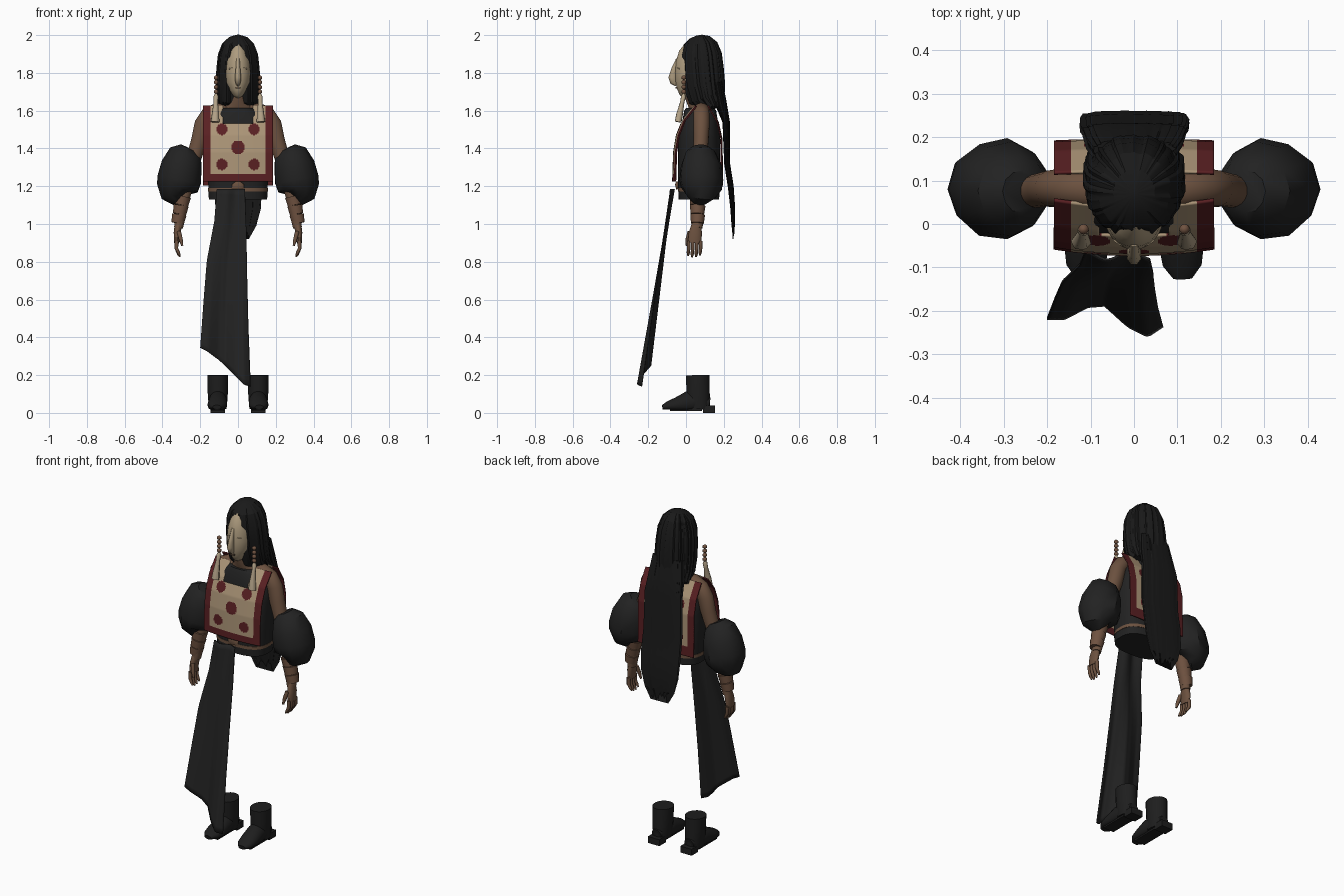
import bpy, bmesh, math, random
from mathutils import Vector
random.seed(4)

def material(name, rgb):
    m = bpy.data.materials.new(name)
    m.diffuse_color = (*rgb, 1)
    return m

HAIR = material("hair black", (.010, .010, .010))
CLOTH = material("charcoal cloth", (.016, .016, .016))
LEATHER = material("boot leather", (.013, .013, .013))
SKIN = material("brown skin", (.15, .083, .05))
WRAP = material("wrist wrap", (.16, .085, .052))
CREAM = material("cream cloth", (.41, .30, .185))
RED = material("dark red cloth", (.10, .014, .016))
FACE = material("pale mask", (.42, .33, .21))
TASSEL = material("tassel ivory", (.46, .37, .25))
SHADE = material("mask lines", (.12, .08, .05))

def finish(name, bm, mats, mirror=False, thick=0, angle=50):
    bmesh.ops.recalc_face_normals(bm, faces=bm.faces)
    me = bpy.data.meshes.new(name)
    bm.to_mesh(me)
    bm.free()
    for m in mats:
        me.materials.append(m)
    me.shade_smooth()
    me.set_sharp_from_angle(angle=math.radians(angle))
    ob = bpy.data.objects.new(name, me)
    bpy.context.collection.objects.link(ob)
    if thick:
        mod = ob.modifiers.new("thickness", 'SOLIDIFY')
        mod.thickness, mod.offset = thick, 0
    if mirror:
        ob.modifiers.new("mirror", 'MIRROR').use_mirror_merge = False
    return ob

def tube(name, rings, mat, sides=16, mirror=False, ref=(0, 1, 0), power=1,
         rough=0, zmin=None, ragged=0, angle=50):
    """Loft ellipses (x, y, z, r1, r2) along a path; r2 lies along ref for upright paths."""
    bm, loops = bmesh.new(), []
    centres = [Vector(r[:3]) for r in rings]
    noise = [1 - rough * random.random() for _ in range(sides)]
    drop = [ragged * random.random() for _ in range(sides)]
    for i, r in enumerate(rings):
        t = (centres[min(i + 1, len(rings) - 1)] - centres[max(i - 1, 0)]).normalized()
        u = Vector(ref).cross(t).normalized()
        v = t.cross(u)
        loop = []
        for k in range(sides):
            a = math.tau * (k + .5) / sides
            c, s = math.cos(a), math.sin(a)
            c, s = math.copysign(abs(c) ** power, c), math.copysign(abs(s) ** power, s)
            p = centres[i] + (u * c * r[3] + v * s * r[4]) * noise[k]
            if i == len(rings) - 1:
                p.z += drop[k]
            if zmin is not None:
                p.z = max(p.z, zmin)
            loop.append(bm.verts.new(p))
        loops.append(loop)
    for a, b in zip(loops, loops[1:]):
        for k in range(sides):
            bm.faces.new((a[k], a[(k + 1) % sides], b[(k + 1) % sides], b[k]))
    bm.faces.new(loops[0])
    bm.faces.new(loops[-1])
    return finish(name, bm, [mat], mirror, angle=angle)

def box(name, c, size, mat, mirror=False):
    bm = bmesh.new()
    bmesh.ops.create_cube(bm, size=1)
    for v in bm.verts:
        v.co = Vector(c) + Vector([v.co[i] * size[i] for i in range(3)])
    return finish(name, bm, [mat], mirror)

def lerp_table(t, table):
    for (a, *p), (b, *q) in zip(table, table[1:]):
        if t <= b:
            f = max(0, (t - a) / (b - a))
            return [x + (y - x) * f for x, y in zip(p, q)]
    return list(table[-1][1:])

def sheet(name, nu, nv, point, rule, mats, thick):
    """Grid surface; rule returns a material index, or None for a hole."""
    bm = bmesh.new()
    g = [[bm.verts.new(point(i / nu, j / nv)) for i in range(nu + 1)] for j in range(nv + 1)]
    for j in range(nv):
        for i in range(nu):
            quad = (g[j][i], g[j][i + 1], g[j + 1][i + 1], g[j + 1][i])
            m = rule(sum((v.co for v in quad), Vector()) / 4)
            if m is not None:
                bm.faces.new(quad).material_index = m
    return finish(name, bm, mats, thick=thick)

# Torso, belt and neck
tube("undershirt", [(0, .068, 1.13, .155, .108), (0, .068, 1.25, .16, .112),
                    (0, .07, 1.45, .172, .112), (0, .075, 1.54, .165, .095),
                    (0, .075, 1.60, .10, .085), (0, .075, 1.615, .085, .075)],
     CLOTH, 32, power=.75)
tube("belt", [(0, .068, 1.172, .159, .112), (0, .068, 1.19, .159, .112)], SKIN, 32, power=.75)
tube("belt_knot", [(0, -.04, 1.185, .035, .012), (0, -.045, 1.21, .032, .014),
                   (0, -.045, 1.225, .012, .008)], SKIN, 12)
tube("neck", [(0, .065, 1.59, .10, .045), (0, .055, 1.635, .06, .045),
              (0, .04, 1.67, .04, .045), (0, .035, 1.74, .038, .042)], SKIN, 20)

# Front and back vest panels with red border and spots
SPOTS = [(0, 1.405, .036)] + [(s * .085, z, .03) for s in (-1, 1) for z in (1.315, 1.50)]

def vest_rule(c):
    x, z = c.x, c.z
    if z > (1.53 if c.y < .07 else 1.57) and abs(x) < .08:
        return None
    if abs(x) > .146 or z < 1.263:
        return 1
    return int(any(math.hypot(x - a, z - b) < r for a, b, r in SPOTS))

def vest_panel(name, profile, bend):
    def point(u, v):
        y, z = lerp_table(v, profile)
        x = (u - .5) * .368
        return (x, y + bend * (x / .18) ** 2, z)
    sheet(name, 74, 84, point, vest_rule, [CREAM, RED], .007)

vest_panel("vest_front", [(0, -.07, 1.225), (.38, -.065, 1.38), (.6, -.05, 1.47),
                          (.8, -.018, 1.55), (1, .042, 1.625)], .014)
vest_panel("vest_back", [(0, .193, 1.205), (.6, .19, 1.45), (.8, .17, 1.54),
                         (1, .12, 1.625)], -.004)

# Arms, puffed sleeves and wrist wraps
tube("arm", [(.05, .075, 1.605, .03, .04), (.11, .08, 1.605, .036, .042),
             (.155, .082, 1.58, .043, .043), (.185, .082, 1.53, .046, .043),
             (.203, .08, 1.45, .044, .04), (.23, .075, 1.36, .04, .038),
             (.285, .065, 1.15, .034, .034), (.315, .058, .98, .024, .03)], SKIN, 18, True)
tube("puffed_sleeve", [(.262, .075, 1.402, .045, .05), (.275, .076, 1.375, .09, .085),
                       (.295, .08, 1.31, .112, .112), (.308, .08, 1.235, .121, .12),
                       (.318, .08, 1.19, .114, .112), (.325, .075, 1.15, .082, .085),
                       (.305, .07, 1.13, .045, .05)], CLOTH, 11, True, rough=.06, angle=40)
for i in range(3):
    z = 1.145 - i * .048
    x, r = .291 + i * .010, .043 - i * .002
    tube(f"wrist_wrap_{i + 1}", [(x, .062, z, r, r), (x + .009, .06, z - .045, r - .005, r - .005)],
         WRAP, 14, True)

# Hands
tube("palm", [(.315, .055, 1.0, .02, .025), (.322, .05, .955, .019, .036),
              (.325, .045, .90, .014, .037)], SKIN, 12, True)
for i in range(4):
    y, end = .014 + i * .021, .822 + abs(i - 1.4) * .008
    tube(f"finger_{i + 1}", [(.325, y, .91, .011, .0105), (.326, y, .87, .010, .010),
                             (.315, y - .002, end + .015, .008, .009),
                             (.307, y - .003, end, .004, .005)], SKIN, 8, True)
tube("thumb", [(.313, .02, .96, .012, .012), (.303, .008, .92, .011, .011),
               (.295, .004, .885, .006, .006)], SKIN, 8, True)

# Face mask
tube("face_mask", [(0, .03, 1.945, .022, .04), (0, .025, 1.91, .048, .062),
                   (0, .02, 1.86, .063, .073), (0, .02, 1.80, .068, .079),
                   (0, .02, 1.75, .063, .076), (0, .02, 1.71, .047, .066),
                   (0, .02, 1.68, .028, .052), (0, .02, 1.668, .012, .03)], FACE, 28)
tube("nose", [(0, -.045, 1.875, .009, .008), (0, -.062, 1.82, .013, .017),
              (0, -.07, 1.775, .018, .025), (0, -.064, 1.752, .015, .022),
              (0, -.05, 1.735, .008, .01)], FACE, 8, angle=70)
box("mouth", (0, -.0525, 1.722, ), (.026, .008, .008), SHADE)
tube("eyelid", [(.014, -.045, 1.822, .005, .009), (.029, -.042, 1.824, .006, .009),
                (.044, -.031, 1.822, .004, .009)], FACE, 8, True)

# Hair: cap and long sheet down the back
tube("hair_cap", [(0, .07, 2.0, .012, .015), (0, .072, 1.988, .05, .055),
                  (0, .076, 1.955, .086, .092), (0, .08, 1.90, .108, .112),
                  (0, .086, 1.82, .117, .117), (0, .094, 1.74, .12, .116),
                  (0, .108, 1.67, .12, .105), (0, .14, 1.60, .118, .072)],
     HAIR, 90, rough=.07, ragged=.03, angle=25)
tube("hair_back", [(0, .165, 1.75, .10, .03), (0, .185, 1.64, .115, .032),
                   (0, .213, 1.54, .125, .02), (0, .218, 1.32, .13, .016),
                   (0, .237, 1.2, .132, .016), (0, .248, 1.08, .125, .013),
                   (0, .25, .99, .10, .009), (0, .25, .92, .06, .004)],
     HAIR, 72, power=.7, rough=.12, ragged=.06, angle=25)

# Earrings: bead strings with tassels
for i in range(4):
    z = 1.775 - i * .025
    tube(f"ear_bead_{i + 1}", [(.116, -.012, z + .012, .004, .004), (.116, -.012, z + .005, .012, .012),
                               (.116, -.012, z - .005, .012, .012), (.116, -.012, z - .012, .004, .004)],
         WRAP, 10, True)
tube("ear_tassel", [(.116, -.012, 1.69, .006, .006), (.117, -.014, 1.675, .014, .014),
                    (.118, -.02, 1.645, .012, .012), (.12, -.035, 1.58, .02, .019),
                    (.122, -.042, 1.54, .024, .019)], TASSEL, 16, True, rough=.15)

# Long hanging front cloth with a slanted hem
EDGES = [(0, -.112, .036), (.2, -.125, .044), (.45, -.165, .048), (.7, -.182, .054), (1, -.2, .066)]
HEM = [(0, -.218, .345), (.15, -.218, .325), (.35, -.19, .285), (.5, -.187, .25),
       (.7, -.235, .195), (.87, -.258, .15), (1, -.235, .14)]

def cloth_point(u, v):
    left, right = lerp_table(v, EDGES)
    y, z = lerp_table(u, HEM)
    top = -.072 + .01 * math.cos(u * 9)
    return (left + (right - left) * u, top + (y - top) * v, 1.185 + (z - 1.185) * v)

sheet("front_cloth", 28, 30, cloth_point, lambda c: 0, [CLOTH], .006)

# Boots
tube("boot_shaft", [(.107, .062, .2, .056, .064), (.107, .064, .12, .055, .062),
                    (.107, .066, .05, .05, .062), (.107, .066, .02, .046, .06)], LEATHER, 20, True)
tube("boot_foot", [(.107, .125, .05, .03, .03), (.107, .07, .06, .055, .048),
                   (.107, .01, .055, .06, .05), (.109, -.05, .042, .04, .052),
                   (.111, -.095, .036, .026, .045), (.112, -.125, .03, .012, .022)],
     LEATHER, 20, True, ref=(1, 0, 0), zmin=.018)
box("boot_heel", (.107, .122, .019), (.075, .062, .038), LEATHER, True)
box("boot_sole", (.109, .0, .016), (.07, .17, .012), LEATHER, True)
